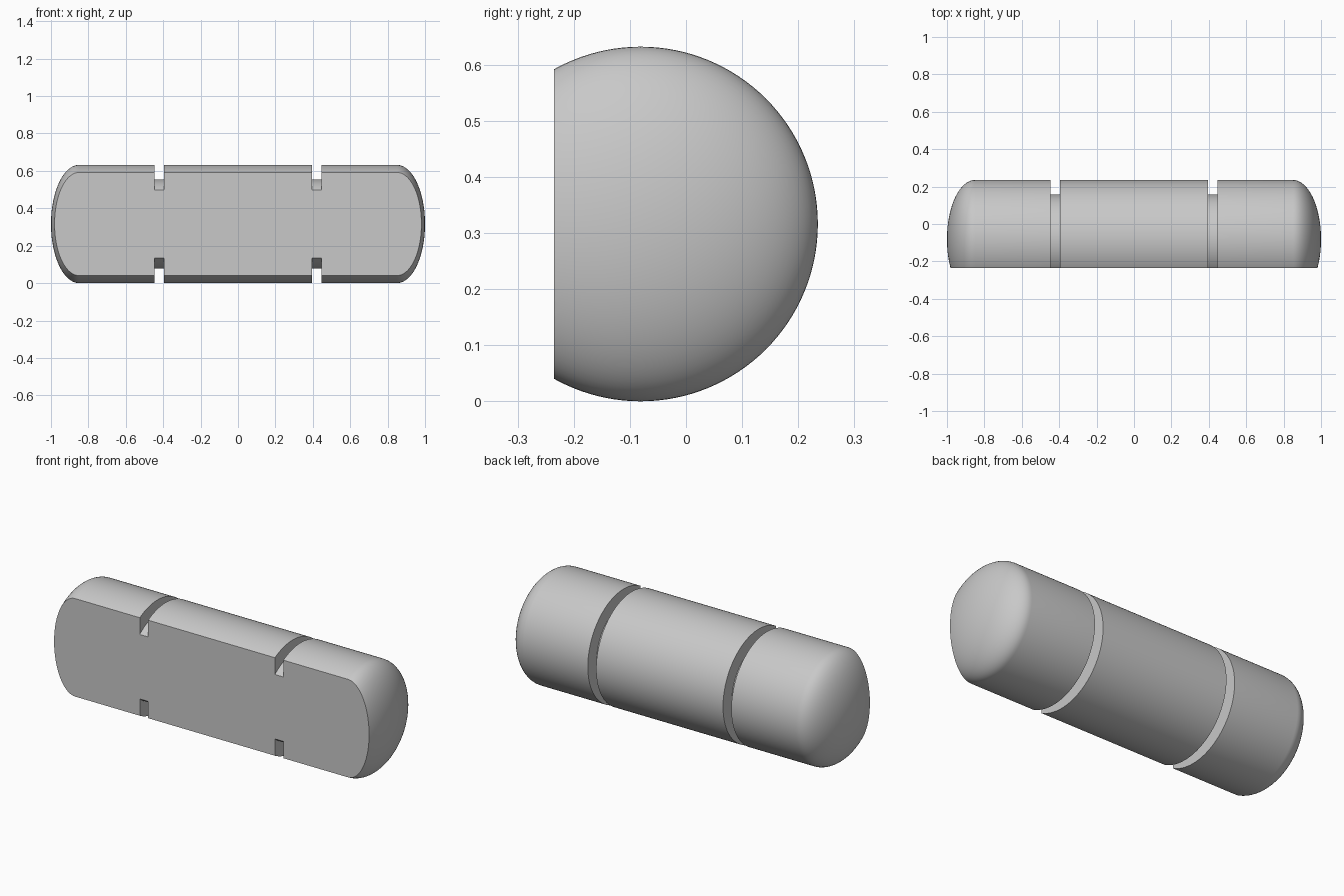
import bpy, bmesh, math
from mathutils import Matrix, Vector

cube = bpy.data.objects.get("Cube")
if cube:
    bpy.data.objects.remove(cube)

RADIUS, GROOVE_RADIUS = 0.316, 0.238
AXIS_Y, FLAT_Y = -0.081, -0.235
CAP_START, CAP_LENGTH = 0.85, 0.15
GROOVE_IN, GROOVE_OUT = 0.395, 0.447
CAP_STEPS, SIDES = 20, 128

# Right half of the lathe profile: (x, radius), from the middle groove to the tip
half = [(GROOVE_IN, RADIUS), (GROOVE_IN, GROOVE_RADIUS),
        (GROOVE_OUT, GROOVE_RADIUS), (GROOVE_OUT, RADIUS)]
for i in range(CAP_STEPS + 1):
    a = math.pi / 2 * i / CAP_STEPS
    half.append((CAP_START + CAP_LENGTH * math.sin(a), RADIUS * math.cos(a)))
profile = [(-x, r) for x, r in reversed(half)] + half

# Turn the profile about the long axis
bm = bmesh.new()
verts = [bm.verts.new((x, AXIS_Y, RADIUS + r)) for x, r in profile]
edges = [bm.edges.new(pair) for pair in zip(verts, verts[1:])]
bmesh.ops.spin(bm, geom=verts + edges, cent=(0, AXIS_Y, RADIUS), axis=(1, 0, 0),
               angle=math.tau, steps=SIDES, use_duplicate=False)
bmesh.ops.remove_doubles(bm, verts=bm.verts[:], dist=0.0001)

# Slice off the front and close it with one flat face
cut = bmesh.ops.bisect_plane(bm, geom=bm.verts[:] + bm.edges[:] + bm.faces[:],
                             plane_co=(0, FLAT_Y, 0), plane_no=(0, -1, 0),
                             clear_outer=True)
rim = [e for e in cut["geom_cut"] if isinstance(e, bmesh.types.BMEdge)]
bmesh.ops.holes_fill(bm, edges=rim, sides=0)
bmesh.ops.recalc_face_normals(bm, faces=bm.faces[:])

mesh = bpy.data.meshes.new("grooved_bar")
bm.to_mesh(mesh)
bm.free()
bar = bpy.data.objects.new("grooved_bar", mesh)
bpy.context.collection.objects.link(bar)

# Plain grey material
grey = bpy.data.materials.new("light_grey")
grey.use_nodes = True
colour = (0.58, 0.58, 0.58, 1)
grey.diffuse_color = colour
grey.node_tree.nodes["Principled BSDF"].inputs["Base Color"].default_value = colour
mesh.materials.append(grey)

# Smooth round surfaces, sharp groove and flat edges
bpy.ops.object.select_all(action='DESELECT')
bar.select_set(True)
bpy.context.view_layer.objects.active = bar
bpy.ops.object.shade_smooth_by_angle(angle=math.radians(30))
